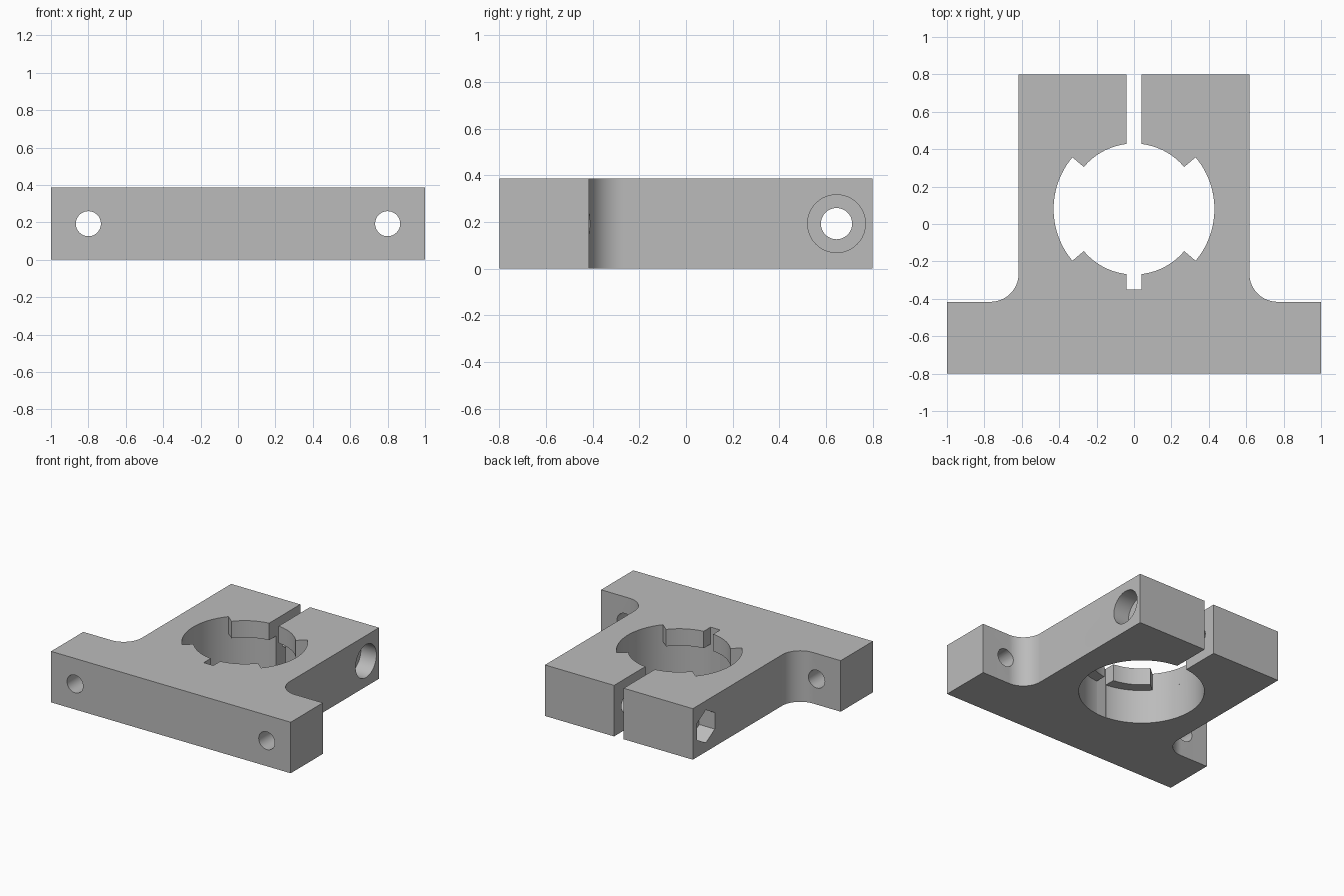
import bpy, bmesh, math
from mathutils import Matrix, Vector

if "Cube" in bpy.data.objects:
    bpy.data.objects.remove(bpy.data.objects["Cube"])

H = 0.385            # block height
MID = H / 2
BORE = Vector((0, 0.08))
R_BORE, R_TAB, TAB_Z = 0.43, 0.35, 0.257
R_BOLT, R_HEAD, BOLT_Y = 0.067, 0.124, 0.645
ARM, FILLET, FOOT_Y = 0.617, 0.15, -0.416

grey = bpy.data.materials.new("plain_grey")
grey.use_nodes = True
colour = (0.5, 0.5, 0.5, 1)
grey.diffuse_color = colour
grey.node_tree.nodes["Principled BSDF"].inputs["Base Color"].default_value = colour


def arc(centre, r, a0, a1, n):
    """Points on an arc, angles in degrees."""
    angles = [math.radians(a0 + (a1 - a0) * i / n) for i in range(n + 1)]
    return [(centre[0] + r * math.cos(a), centre[1] + r * math.sin(a)) for a in angles]


def prism(name, outline, z0, z1):
    """Extrude a closed xy outline from z0 to z1."""
    bm = bmesh.new()
    face = bm.faces.new([bm.verts.new((x, y, z0)) for x, y in outline])
    top = bmesh.ops.extrude_face_region(bm, geom=[face])["geom"]
    bmesh.ops.translate(bm, vec=(0, 0, z1 - z0),
                        verts=[v for v in top if isinstance(v, bmesh.types.BMVert)])
    bmesh.ops.recalc_face_normals(bm, faces=bm.faces)
    mesh = bpy.data.meshes.new(name)
    bm.to_mesh(mesh)
    bm.free()
    obj = bpy.data.objects.new(name, mesh)
    bpy.context.collection.objects.link(obj)
    return obj


def drill(name, axis, start, end, r, sides=48):
    """Round or hexagonal cutter between two positions along x or y."""
    obj = prism(name, arc((0, 0), r, 0, 360, sides)[:-1], 0, (end - start).length)
    turn = Matrix.Rotation(math.pi / 2, 4, "Y") if axis == "X" else Matrix.Rotation(-math.pi / 2, 4, "X")
    obj.data.transform(Matrix.Translation(start) @ turn)
    return obj


# Block outline: wide foot, filleted into the clamp arms
right = [(1, -0.8), (1, FOOT_Y)]
right += arc((ARM + FILLET, FOOT_Y + FILLET), FILLET, 270, 180, 20)
right += [(ARM, 0.8)]
body = prism("clamp_block", right + [(-x, y) for x, y in reversed(right)], 0, H)
body.data.materials.append(grey)

# Bore: full circle below, narrowed by front and back tabs above
keyed = []
for a in (0, 180):
    keyed += arc(BORE, R_BORE, a - 40, a + 40, 28)
    keyed += arc(BORE, R_TAB, a + 40, a + 140, 34)
cutters = [
    prism("bore_cutter", arc(BORE, R_BORE, 0, 360, 128)[:-1], -0.1, TAB_Z),
    prism("tab_cutter", keyed, TAB_Z - 0.02, H + 0.1),
    prism("slot_cutter", [(-0.04, -0.351), (0.04, -0.351), (0.04, 1), (-0.04, 1)], -0.1, H + 0.1),
]

# Clamp bolt: through hole, round head recess, hexagonal nut pocket
depth = 0.13
cutters += [
    drill("bolt_cutter", "X", Vector((-0.8, BOLT_Y, MID)), Vector((0.8, BOLT_Y, MID)), R_BOLT),
    drill("head_cutter", "X", Vector((ARM - depth, BOLT_Y, MID)), Vector((0.8, BOLT_Y, MID)), R_HEAD),
    drill("nut_cutter", "X", Vector((-0.8, BOLT_Y, MID)), Vector((depth - ARM, BOLT_Y, MID)), R_HEAD, 6),
]

# Mounting holes through the foot
for side in (-1, 1):
    cutters.append(drill("mount_cutter", "Y", Vector((side * 0.8, -1, MID)),
                         Vector((side * 0.8, 0, MID)), R_BOLT))

# Cut everything, then bake the result and drop the helpers
for cutter in cutters:
    cutter.hide_render = True
    mod = body.modifiers.new(cutter.name, "BOOLEAN")
    mod.operation, mod.solver, mod.object = "DIFFERENCE", "EXACT", cutter
bpy.context.view_layer.update()
body.data = bpy.data.meshes.new_from_object(body.evaluated_get(bpy.context.evaluated_depsgraph_get()))
body.modifiers.clear()
for cutter in cutters:
    bpy.data.objects.remove(cutter)
body.data.materials.clear()
body.data.materials.append(grey)
for poly in body.data.polygons:
    poly.material_index = 0

# Smooth curved walls, keep crisp edges
bpy.ops.object.select_all(action="DESELECT")
body.select_set(True)
bpy.context.view_layer.objects.active = body
bpy.ops.object.shade_smooth_by_angle(angle=math.radians(30))
